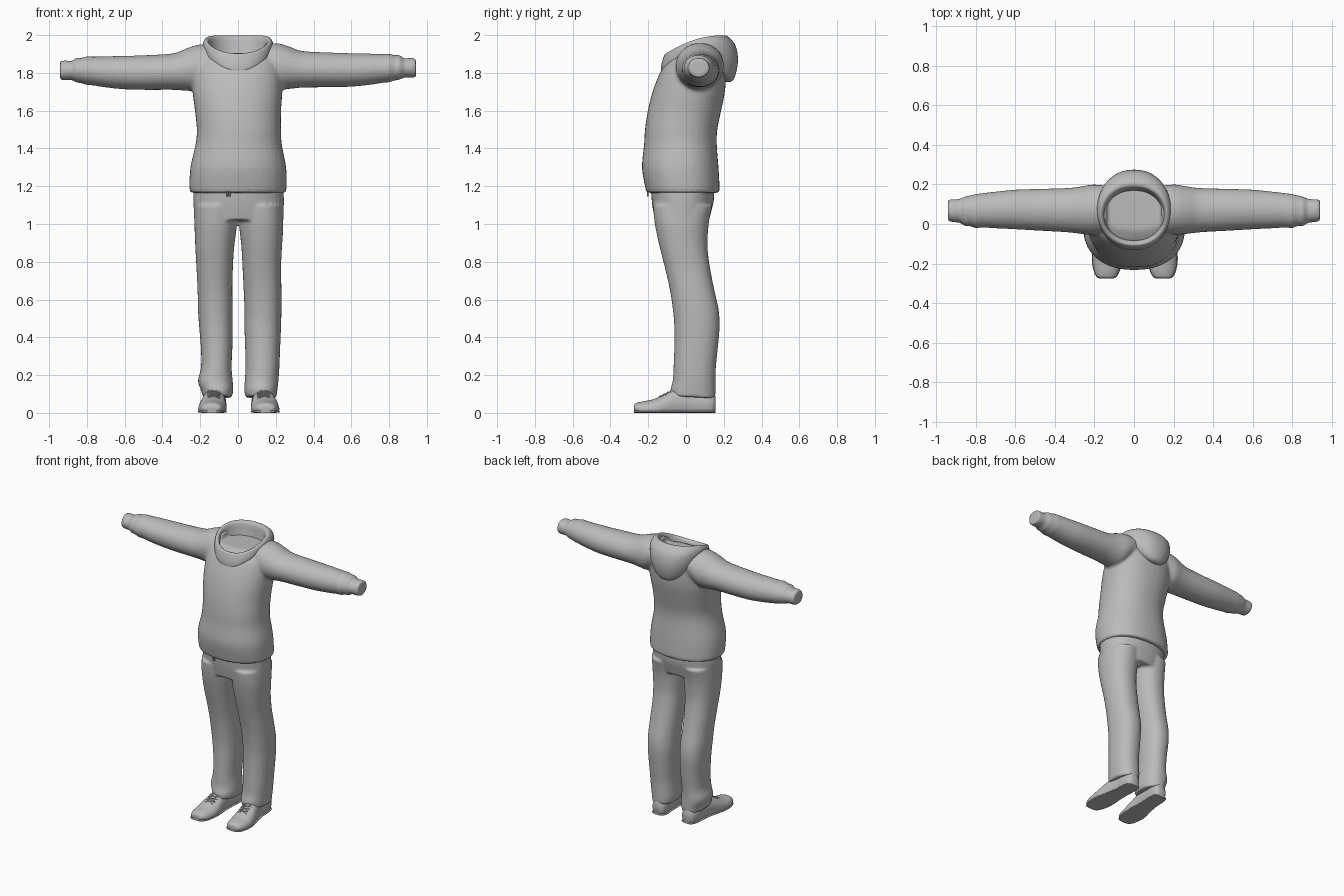
import bpy, bmesh, math

if "Cube" in bpy.data.objects:
    bpy.data.objects.remove(bpy.data.objects["Cube"])

grey = bpy.data.materials.new("cloth grey")
grey.diffuse_color = (0.5, 0.5, 0.5, 1)
grey.use_nodes = True
grey.node_tree.nodes["Principled BSDF"].inputs["Base Color"].default_value = grey.diffuse_color


def spline(rows, steps):
    """Catmull-Rom subdivision of section rows."""
    out = []
    for i in range(len(rows) - 1):
        a, b, c, d = (rows[max(0, min(len(rows) - 1, j))] for j in range(i - 1, i + 3))
        for s in range(steps):
            t = s / steps
            out.append([0.5 * (2 * q + (r - p) * t + (2 * p - 5 * q + 4 * r - w) * t * t
                               + (3 * q - p - 3 * r + w) * t ** 3)
                        for p, q, r, w in zip(a, b, c, d)])
    return out + [list(rows[-1])]


def skin(bm, rings):
    """Bridge closed loops of points and cap both ends."""
    vs = [[bm.verts.new(p) for p in ring] for ring in rings]
    n = len(vs[0])
    for r, q in zip(vs, vs[1:]):
        for i in range(n):
            j = (i + 1) % n
            bm.faces.new((r[i], r[j], q[j], q[i]))
    bm.faces.new(vs[0][::-1])
    bm.faces.new(vs[-1])


def loft(bm, axis, rows, power=0.9, steps=4, n=40, floor=None):
    """Rows hold position along axis, then low/high limits on the other two axes."""
    rings = []
    for p, a0, a1, b0, b1 in spline(rows, steps):
        ring = []
        for k in range(n):
            t = math.tau * k / n
            c, s = math.cos(t), math.sin(t)
            u = (a0 + a1) / 2 + (a1 - a0) / 2 * math.copysign(abs(c) ** power, c)
            v = (b0 + b1) / 2 + (b1 - b0) / 2 * math.copysign(abs(s) ** power, s)
            if floor is not None:
                v = max(v, floor)
            co = [u, v]
            co.insert(axis, p)
            ring.append(co)
        rings.append(ring)
    skin(bm, rings)


def finish(name, bm, voxel=0, smooth=0, angle=50):
    bmesh.ops.recalc_face_normals(bm, faces=bm.faces)
    me = bpy.data.meshes.new(name)
    bm.to_mesh(me)
    bm.free()
    me.materials.append(grey)
    ob = bpy.data.objects.new(name, me)
    bpy.context.collection.objects.link(ob)
    bpy.context.view_layer.objects.active = ob
    ob.select_set(True)
    if voxel:
        m = ob.modifiers.new("fuse", "REMESH")
        m.mode, m.voxel_size, m.use_smooth_shade = "VOXEL", voxel, True
        m = ob.modifiers.new("soften", "SMOOTH")
        m.factor, m.iterations = 0.5, smooth
    else:
        bpy.ops.object.shade_smooth_by_angle(angle=math.radians(angle))
    ob.select_set(False)
    return ob


# Jacket: torso and both sleeves fused together
bm = bmesh.new()
loft(bm, 2, [
    (1.165, -.25, .25, -.207, .175), (1.19, -.257, .257, -.215, .178),
    (1.30, -.252, .255, -.233, .172), (1.42, -.225, .232, -.222, .163),
    (1.50, -.218, .228, -.217, .166), (1.60, -.228, .228, -.202, .186),
    (1.70, -.240, .235, -.177, .206), (1.80, -.238, .235, -.138, .212),
    (1.87, -.225, .225, -.095, .207), (1.905, -.19, .19, -.03, .18)])
sleeve = [
    (.14, -.045, .195, 1.77, 1.955), (.21, -.055, .20, 1.715, 1.957),
    (.27, -.05, .19, 1.715, 1.94), (.34, -.042, .182, 1.722, 1.916),
    (.48, -.034, .178, 1.724, 1.908), (.60, -.027, .174, 1.727, 1.904),
    (.70, -.022, .164, 1.737, 1.902), (.77, -.018, .156, 1.748, 1.900),
    (.80, -.022, .152, 1.750, 1.902), (.83, -.010, .145, 1.760, 1.893),
    (.855, -.012, .140, 1.763, 1.895), (.88, .006, .128, 1.776, 1.876),
    (.905, .008, .126, 1.774, 1.880), (.942, .013, .124, 1.776, 1.878)]
for side, drop in ((1, 0), (-1, .014)):
    loft(bm, 0, [(side * x, y0, y1, z0 - drop * min(1, x / .4), z1 - drop * min(1, x / .4))
                 for x, y0, y1, z0, z1 in sleeve], power=1)
finish("jacket", bm, voxel=.01, smooth=5)

# Hood: tilted loops, each with half width, front/back y, and front/side/back z
bm = bmesh.new()
hood = [
    (.10, -.06, .17, 1.80, 1.84, 1.76), (.145, -.12, .235, 1.79, 1.86, 1.752),
    (.178, -.132, .262, 1.815, 1.90, 1.79), (.186, -.13, .275, 1.845, 1.93, 1.87),
    (.186, -.122, .262, 1.875, 1.955, 1.945), (.178, -.112, .225, 1.898, 1.972, 1.99),
    (.166, -.10, .198, 1.903, 1.976, 1.998), (.155, -.088, .182, 1.892, 1.962, 1.98),
    (.146, -.078, .172, 1.865, 1.91, 1.92), (.13, -.06, .155, 1.86, 1.875, 1.875),
    (.03, .03, .08, 1.86, 1.865, 1.865)]
rings = []
for w, yf, yb, zf, zs, zb in spline(hood, 4):
    ring = []
    for k in range(64):
        c, s = math.cos(math.tau * k / 64), math.sin(math.tau * k / 64)
        z = zs + s * (zb - zf) / 2 + s * s * ((zb + zf) / 2 - zs)
        ring.append((w * math.copysign(abs(c) ** .9, c), (yf + yb) / 2 + s * (yb - yf) / 2, z))
    rings.append(ring)
skin(bm, rings)
finish("hood", bm, angle=80)

# Trousers: hips and two legs fused together
bm = bmesh.new()
loft(bm, 2, [(1.02, -.232, .24, -.165, .122), (1.07, -.234, .242, -.174, .135),
             (1.13, -.236, .243, -.182, .148), (1.22, -.235, .24, -.188, .15)])
leg_depth = [(1.10, -.175, .14), (1.0, -.165, .12), (.88, -.14, .114), (.77, -.112, .127),
             (.65, -.085, .150), (.55, -.07, .172), (.46, -.062, .178), (.34, -.062, .168),
             (.24, -.066, .158), (.17, -.070, .156), (.12, -.082, .156), (.085, -.078, .154)]
left_width = [(-.225, -.01), (-.230, -.006), (-.226, -.020), (-.220, -.027), (-.214, -.030),
              (-.212, -.028), (-.206, -.028), (-.196, -.030), (-.196, -.034), (-.212, -.028),
              (-.195, -.026), (-.186, -.032)]
right_width = [(.01, .235), (.006, .24), (.018, .233), (.024, .228), (.030, .230),
               (.034, .230), (.034, .228), (.038, .223), (.040, .219), (.036, .214),
               (.034, .208), (.040, .204)]
for widths in (left_width, right_width):
    loft(bm, 2, [(z, *w, y0, y1) for (z, y0, y1), w in zip(leg_depth, widths)])
# hem dips toward the heel
for v in bm.verts:
    if v.co.z < .2:
        v.co.z -= .09 * (v.co.y - .0) * (1 - v.co.z / .2)
finish("trousers", bm, voxel=.009, smooth=4)

# Shoes: low rounded toe, flat sole, rising instep
shoe = [(-.276, -.03, .03, .012, .035), (-.268, -.048, .046, .0, .05),
        (-.235, -.066, .062, -.02, .06), (-.18, -.078, .070, -.03, .07),
        (-.12, -.076, .068, -.03, .094), (-.06, -.064, .060, -.03, .125),
        (.02, -.054, .054, -.03, .135), (.10, -.054, .054, -.03, .125),
        (.14, -.046, .046, -.02, .11), (.156, -.03, .03, .01, .09)]
for name, side, cx in (("left_shoe", -1, -.128), ("right_shoe", 1, .136)):
    def sway(y):
        return cx + side * -.06 * (y + .1)
    bm = bmesh.new()
    loft(bm, 1, shoe, power=.95, floor=.008)
    # thin sole flush with the ground
    loft(bm, 1, [(y, a - .003, b + .003, 0, .012) for y, a, b, _, _ in shoe], power=.6)
    for v in bm.verts:
        v.co.x = v.co.x * -side + sway(v.co.y)
    finish(name, bm, angle=45)

    # Laces: criss-cross strips over the instep
    cu = bpy.data.curves.new(name + "_laces", "CURVE")
    cu.dimensions, cu.bevel_depth, cu.bevel_resolution = "3D", .0035, 1
    for i in range(4):
        y0 = -.135 + .02 * i
        for d in (-1, 1):
            sp = cu.splines.new("POLY")
            sp.points.add(6)
            for k, p in enumerate(sp.points):
                u = k / 3 - 1
                y = y0 + .012 * u * d
                top = .094 + (y + .12) * .52
                z = -.03 + (top + .03) * (.5 + .5 * math.sqrt(1 - (u * .5) ** 2)) + .003
                p.co = (sway(y) + u * .034, y, z, 1)
    cu.materials.append(grey)
    bpy.context.collection.objects.link(bpy.data.objects.new(name + "_laces", cu))

# Drawstring ends hanging below the jacket hem
cu = bpy.data.curves.new("drawstring", "CURVE")
cu.dimensions, cu.bevel_depth, cu.bevel_resolution = "3D", .004, 1
for x in (-.057, -.045):
    sp = cu.splines.new("POLY")
    sp.points.add(2)
    for p, (y, z) in zip(sp.points, ((-.19, 1.19), (-.203, 1.17), (-.202, 1.145))):
        p.co = (x, y, z, 1)
cu.materials.append(grey)
bpy.context.collection.objects.link(bpy.data.objects.new("drawstring", cu))
